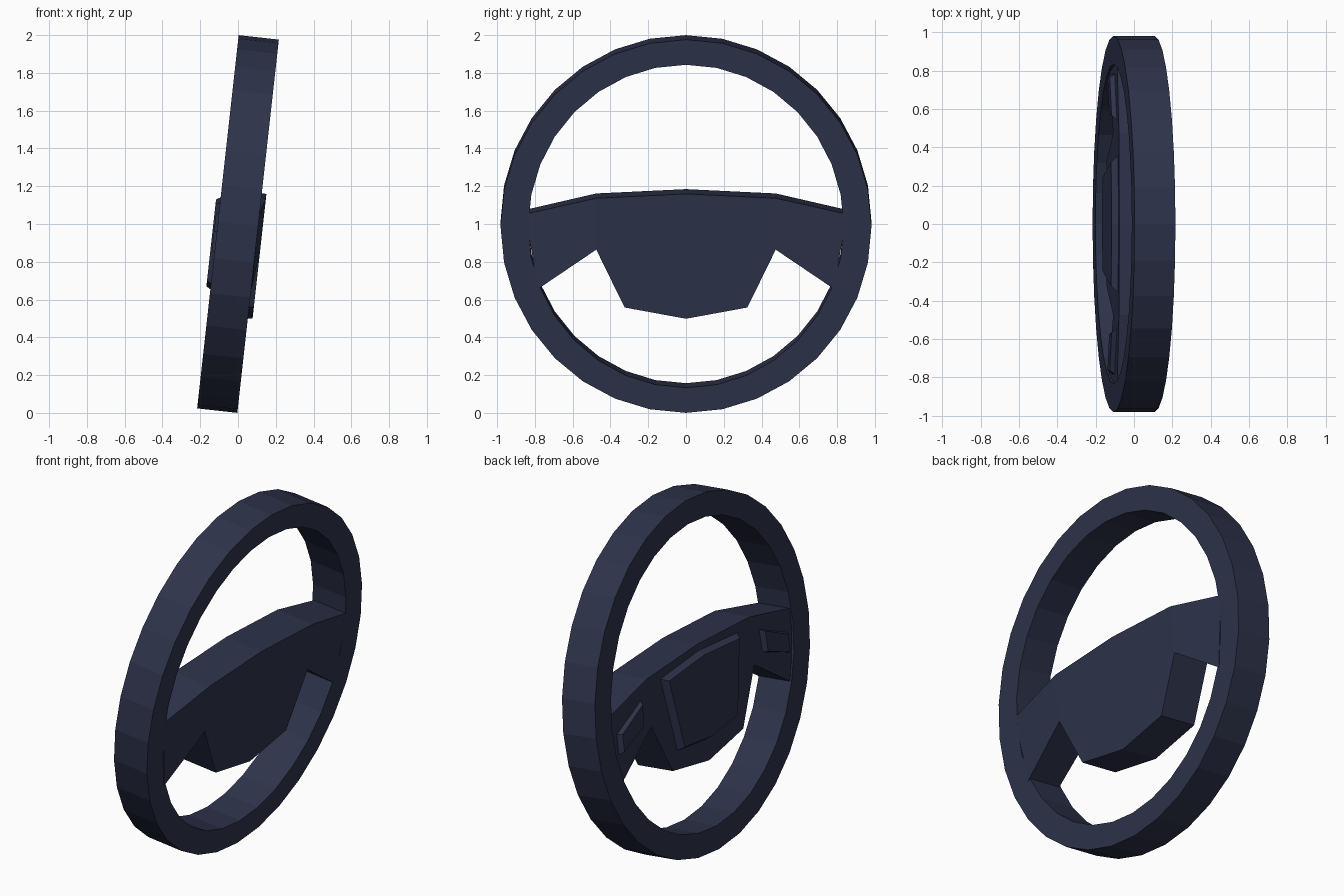
import bpy, bmesh
from math import sin, cos, pi, radians

if "Cube" in bpy.data.objects:
    bpy.data.objects.remove(bpy.data.objects["Cube"])

TILT = radians(6.35)
navy = bpy.data.materials.new("navy_plastic")
navy.diffuse_color = (0.027, 0.033, 0.07, 1)
navy.use_nodes = True
navy.node_tree.nodes["Principled BSDF"].inputs["Base Color"].default_value = navy.diffuse_color


def finish(name, bm):
    """Turn a bmesh into a tilted, flat-shaded object. Local x is the wheel axis."""
    bmesh.ops.recalc_face_normals(bm, faces=bm.faces)
    me = bpy.data.meshes.new(name)
    bm.to_mesh(me)
    bm.free()
    me.materials.append(navy)
    ob = bpy.data.objects.new(name, me)
    ob.location = (0, 0, 1)
    ob.rotation_euler = (0, TILT, 0)
    bpy.context.collection.objects.link(ob)
    return ob


def loft(name, a, b):
    """Closed solid between two matching loops of 3D points."""
    bm = bmesh.new()
    va, vb = [bm.verts.new(p) for p in a], [bm.verts.new(p) for p in b]
    n = len(a)
    bm.faces.new(va)
    bm.faces.new(vb)
    for i in range(n):
        j = (i + 1) % n
        bm.faces.new((va[i], va[j], vb[j], vb[i]))
    return finish(name, bm)


def at(x, outline):
    return [(x, y, z) for y, z in outline]


def inset(outline, fy, fz):
    cy = sum(p[0] for p in outline) / len(outline)
    cz = sum(p[1] for p in outline) / len(outline)
    return [(cy + (y - cy) * fy, cz + (z - cz) * fz) for y, z in outline]


def mirrored(half):
    """Half outline from top centre to bottom centre -> full outline."""
    return half + [(-y, z) for y, z in half[-2:0:-1]]


# Rim: rectangular section swept round a slightly narrow 32-sided ring
W, N = 0.107, 32
section = [(-W, 0.982, 0.994), (W, 0.982, 0.994), (W, 0.835, 0.86), (-W, 0.835, 0.86)]
bm = bmesh.new()
rings = [[bm.verts.new((x, ry * sin(2 * pi * i / N), rz * cos(2 * pi * i / N)))
          for x, ry, rz in section] for i in range(N)]
for i in range(N):
    p, q = rings[i], rings[(i + 1) % N]
    for k in range(4):
        m = (k + 1) % 4
        bm.faces.new((p[k], p[m], q[m], q[k]))
finish("rim", bm)

# Hub body
FRONT, BACK = -0.096, 0.132
hub = mirrored([(0, 0.175), (0.475, 0.152), (0.475, -0.122), (0.325, -0.43), (0, -0.49)])
loft("hub", at(FRONT, hub), at(BACK, hub))

# Airbag pad with bevelled border
pad = mirrored([(0, 0.142), (0.365, 0.112), (0.275, -0.34), (0, -0.372)])
loft("centre_pad", at(FRONT + 0.01, pad), at(-0.13, inset(pad, 0.89, 0.9)))

# Spokes taper back to the rim thickness; each carries a raised button block
for side, s in (("left", 1), ("right", -1)):
    spoke = [(0.475, 0.152), (0.85, 0.065), (0.785, -0.335), (0.475, -0.122)]
    back = [(BACK - (y - 0.475) * 0.07, s * y, z) for y, z in spoke]
    spoke = [(s * y, z) for y, z in spoke]
    loft(side + "_spoke", at(FRONT, spoke), back)
    button = [(s * y, z) for y, z in
              [(0.54, 0.06), (0.79, -0.05), (0.79, -0.17), (0.55, -0.08)]]
    loft(side + "_button", at(FRONT + 0.01, button), at(-0.122, inset(button, 0.8, 0.85)))
